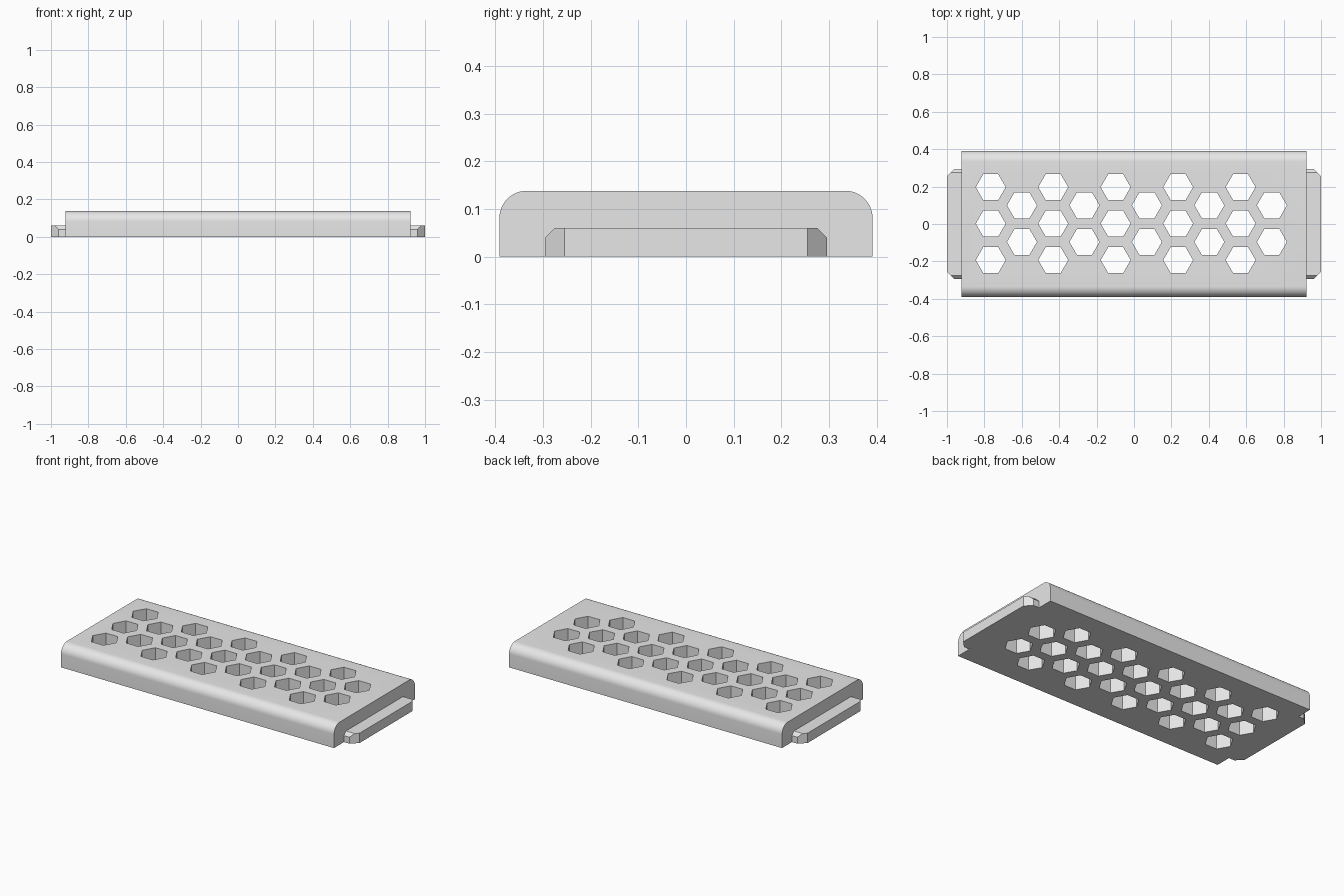
import bpy, bmesh, math
from mathutils import Vector

cube = bpy.data.objects.get("Cube")
if cube:
    bpy.data.objects.remove(cube, do_unlink=True)

grey = bpy.data.materials.new("light grey")
grey.use_nodes = True
grey.diffuse_color = (0.8, 0.8, 0.8, 1)
grey.node_tree.nodes["Principled BSDF"].inputs["Base Color"].default_value = (0.8, 0.8, 0.8, 1)


def add_object(name, bm):
    bmesh.ops.recalc_face_normals(bm, faces=bm.faces)
    mesh = bpy.data.meshes.new(name)
    bm.to_mesh(mesh)
    bm.free()
    mesh.materials.append(grey)
    ob = bpy.data.objects.new(name, mesh)
    bpy.context.collection.objects.link(ob)
    return ob


def prism(bm, points, sweep):
    """Extrude a closed outline of 3D points along a vector."""
    face = bm.faces.new([bm.verts.new(p) for p in points])
    ext = bmesh.ops.extrude_face_region(bm, geom=[face], use_keep_orig=True)
    moved = [g for g in ext["geom"] if isinstance(g, bmesh.types.BMVert)]
    bmesh.ops.translate(bm, verts=moved, vec=sweep)


# Slab with rounded long top edges
LEN, WID, TOP, R = 0.922, 0.391, 0.138, 0.057
outline = [(-LEN, -WID, 0), (-LEN, WID, 0)]
for side, start in ((1, 0), (-1, 90)):
    for i in range(13):
        a = math.radians(start + i * 7.5)
        outline.append((-LEN, side * (WID - R) + R * math.cos(a), TOP - R + R * math.sin(a)))
bm = bmesh.new()
prism(bm, outline, (2 * LEN, 0, 0))
slab = add_object("perforated_slab", bm)

# Staggered hexagonal cutters: alternating columns of three and two
bm = bmesh.new()
for col in range(10):
    x = -0.766 + col * 0.167
    for y in ((0.197, 0.002, -0.193) if col % 2 == 0 else (0.1, -0.096)):
        ring = [(x + 0.08 * math.cos(k * math.pi / 3), y + 0.08 * math.sin(k * math.pi / 3), -0.1)
                for k in range(6)]
        prism(bm, ring, (0, 0, 0.4))
cutter = add_object("hole_cutters", bm)
cutter.hide_render = True

mod = slab.modifiers.new("holes", "BOOLEAN")
mod.object = cutter
mod.solver = "EXACT"
bpy.context.view_layer.objects.active = slab
slab.select_set(True)
bpy.ops.object.modifier_apply(modifier=mod.name)
bpy.ops.object.shade_smooth_by_angle(angle=math.radians(30))
bpy.data.objects.remove(cutter, do_unlink=True)

# End tabs with bevelled top edges and clipped outer corners
for name, s in (("left_end_tab", 1), ("right_end_tab", -1)):
    bm = bmesh.new()
    prof = [(-0.295, 0), (0.295, 0), (0.295, 0.04), (0.275, 0.06), (-0.275, 0.06), (-0.295, 0.04)]
    prism(bm, [(s * LEN, y, z) for y, z in prof], (s * (1 - LEN), 0, 0))
    for t in (1, -1):
        cut = bmesh.ops.bisect_plane(bm, geom=bm.verts[:] + bm.edges[:] + bm.faces[:],
                                     plane_co=Vector((s * 0.96, t * 0.295, 0)),
                                     plane_no=Vector((s, t, 0)), clear_outer=True)
        edges = [g for g in cut["geom_cut"] if isinstance(g, bmesh.types.BMEdge)]
        bmesh.ops.holes_fill(bm, edges=edges)
    add_object(name, bm)
